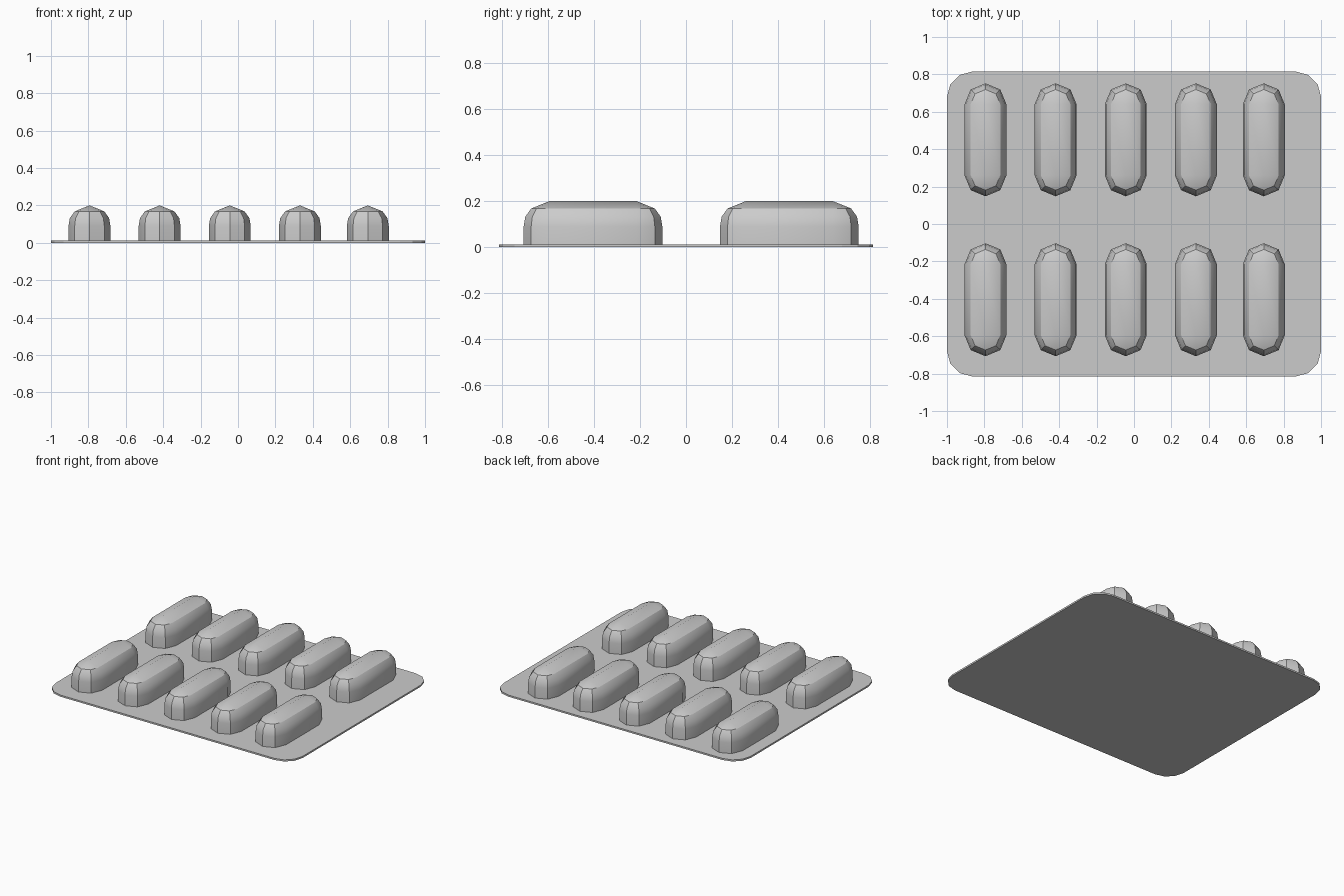
import bpy
import bmesh
from math import sin, cos, pi

if "Cube" in bpy.data.objects:
    bpy.data.objects.remove(bpy.data.objects["Cube"])


def finish(name, bm, location=(0, 0, 0)):
    bmesh.ops.remove_doubles(bm, verts=bm.verts, dist=0.0005)
    bmesh.ops.recalc_face_normals(bm, faces=bm.faces)
    mesh = bpy.data.meshes.new(name)
    bm.to_mesh(mesh)
    bm.free()
    obj = bpy.data.objects.new(name, mesh)
    obj.location = location
    bpy.context.collection.objects.link(obj)
    return obj


def smooth(obj):
    bpy.ops.object.select_all(action='DESELECT')
    obj.select_set(True)
    bpy.context.view_layer.objects.active = obj
    bpy.ops.object.shade_smooth_by_angle(angle=pi / 6)


def rounded_outline(hx, hy, r, steps):
    """Counter-clockwise rectangle outline with rounded corners."""
    pts = []
    for i, (sx, sy) in enumerate([(1, 1), (-1, 1), (-1, -1), (1, -1)]):
        for k in range(steps + 1):
            a = (i + k / steps) * pi / 2
            pts.append((sx * (hx - r) + r * cos(a), sy * (hy - r) + r * sin(a)))
    return pts


# Backing sheet with rounded corners
bm = bmesh.new()
rings = [[bm.verts.new((x, y, z)) for x, y in rounded_outline(1.0, 0.815, 0.135, 3)]
         for z in (0, 0.012)]
bm.faces.new(rings[0][::-1])
bm.faces.new(rings[1])
n = len(rings[0])
for i in range(n):
    j = (i + 1) % n
    bm.faces.new((rings[0][i], rings[0][j], rings[1][j], rings[1][i]))
finish("backing_sheet", bm)

# Capsule pocket: stadium rings following a domed profile to a ridge line
HALF = 0.19
PROFILE = [(0.112, 0.01), (0.112, 0.09), (0.105, 0.132), (0.079, 0.168), (0.0, 0.2)]
bm = bmesh.new()
rings = []
for r, z in PROFILE:
    ring = []
    for sign, start in ((1, 0), (-1, pi)):
        for k in range(5):
            a = start + k * pi / 4
            ring.append(bm.verts.new((r * cos(a), sign * HALF + r * sin(a), z)))
    rings.append(ring)
for lo, hi in zip(rings, rings[1:]):
    for i in range(10):
        j = (i + 1) % 10
        bm.faces.new((lo[i], lo[j], hi[j], hi[i]))
bm.faces.new(rings[0][::-1])
columns = [-0.794, -0.419, -0.044, 0.331, 0.694]
rows = [0.45, -0.405]
first = finish("capsule_pocket", bm, (columns[0], rows[0], 0))
smooth(first)

# Repeat the pocket over two rows of five
for y in rows:
    for x in columns:
        if (x, y) != (columns[0], rows[0]):
            pocket = first.copy()
            pocket.location = (x, y, 0)
            bpy.context.collection.objects.link(pocket)
